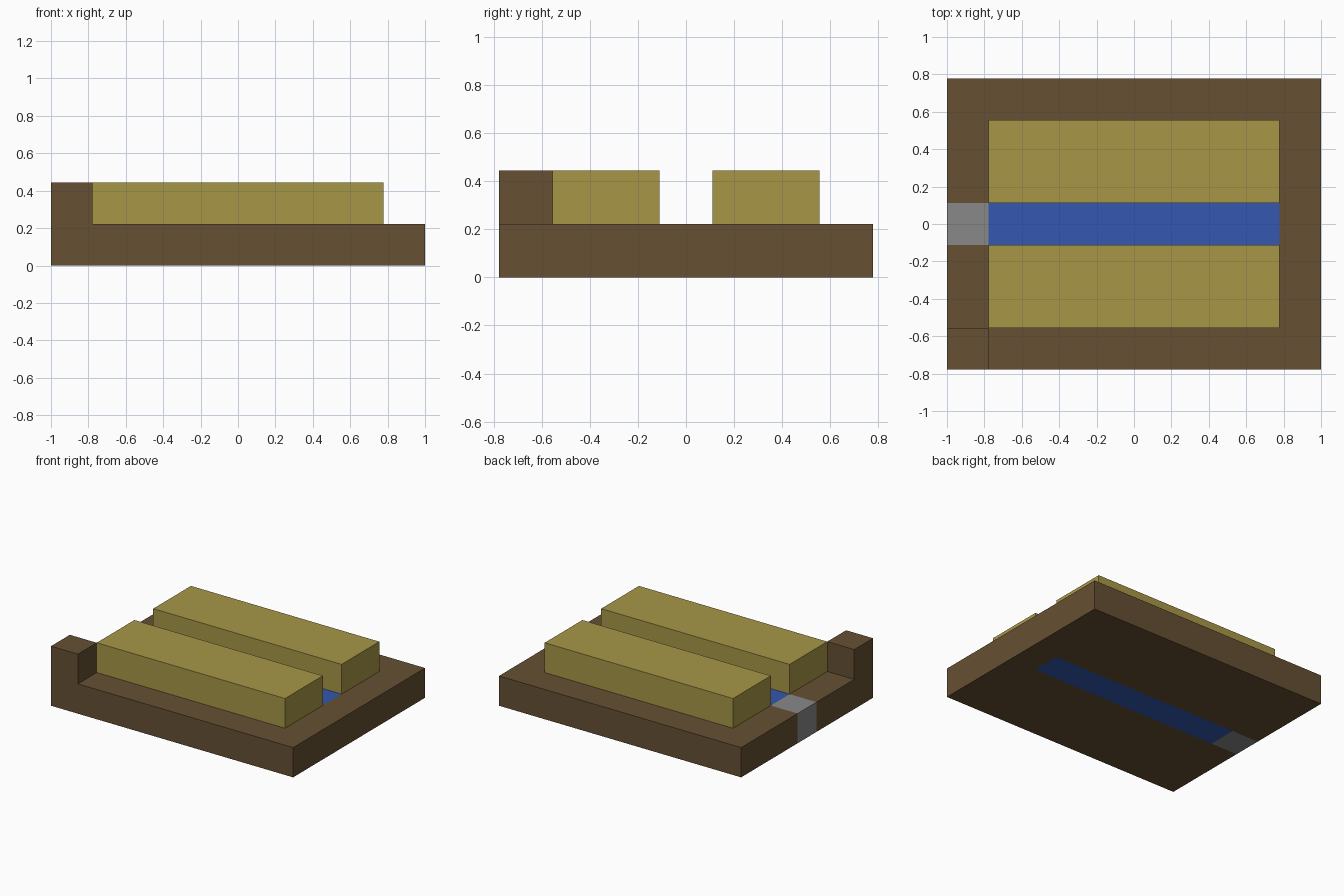
import bpy
import bmesh
from mathutils import Matrix, Vector

default = bpy.data.objects.get("Cube")
if default:
    bpy.data.objects.remove(default, do_unlink=True)

U = 2 / 9  # one block of the 9 x 7 layout


def material(name, rgb):
    mat = bpy.data.materials.new(name)
    mat.use_nodes = True
    mat.diffuse_color = (*rgb, 1)
    mat.node_tree.nodes["Principled BSDF"].inputs["Base Color"].default_value = (*rgb, 1)
    return mat


soil = material("soil_brown", (0.133, 0.08, 0.033))
crop = material("crop_yellow", (0.39, 0.31, 0.064))
water = material("water_blue", (0.033, 0.095, 0.44))
stone = material("stone_grey", (0.246, 0.246, 0.246))


def box(name, centre, size, mats, cuts=(), rule=None):
    """Box in block units, optionally sliced by planes and coloured by a rule."""
    bm = bmesh.new()
    bmesh.ops.create_cube(bm, size=1)
    bmesh.ops.transform(bm, verts=bm.verts, matrix=Matrix.Translation(Vector(centre) * U)
                        @ Matrix.Diagonal((*(Vector(size) * U), 1)))
    for point, normal in cuts:
        bmesh.ops.bisect_plane(bm, geom=bm.verts[:] + bm.edges[:] + bm.faces[:],
                               plane_co=Vector(point) * U, plane_no=normal)
    if rule:
        for face in bm.faces:
            face.material_index = rule(face.calc_center_median() / U)
    mesh = bpy.data.meshes.new(name)
    bm.to_mesh(mesh)
    bm.free()
    for mat in mats:
        mesh.materials.append(mat)
    obj = bpy.data.objects.new(name, mesh)
    bpy.context.collection.objects.link(obj)
    return obj


def bed_colour(c):
    """Central strip: water between the end blocks, stone at the -x end."""
    if abs(c.y) > 0.5 or c.x > 3.5:
        return 0
    return 2 if c.x < -3.5 else 1


# Soil bed with the flush water channel and stone outlet
bed_cuts = [((0, s * 0.5, 0), (0, 1, 0)) for s in (-1, 1)]
bed_cuts += [((s * 3.5, 0, 0), (1, 0, 0)) for s in (-1, 1)]
box("soil_bed", (0, 0, 0.5), (9, 7, 1), (soil, water, stone), bed_cuts, bed_colour)

# Crop rows either side of the channel
for side, label in ((-1, "front"), (1, "back")):
    box(f"{label}_crop_row", (0, side * 1.5, 1.5), (7, 2, 1), (crop,))

# Raised corner block
box("corner_block", (-4, -3, 1.5), (1, 1, 1), (soil,))
